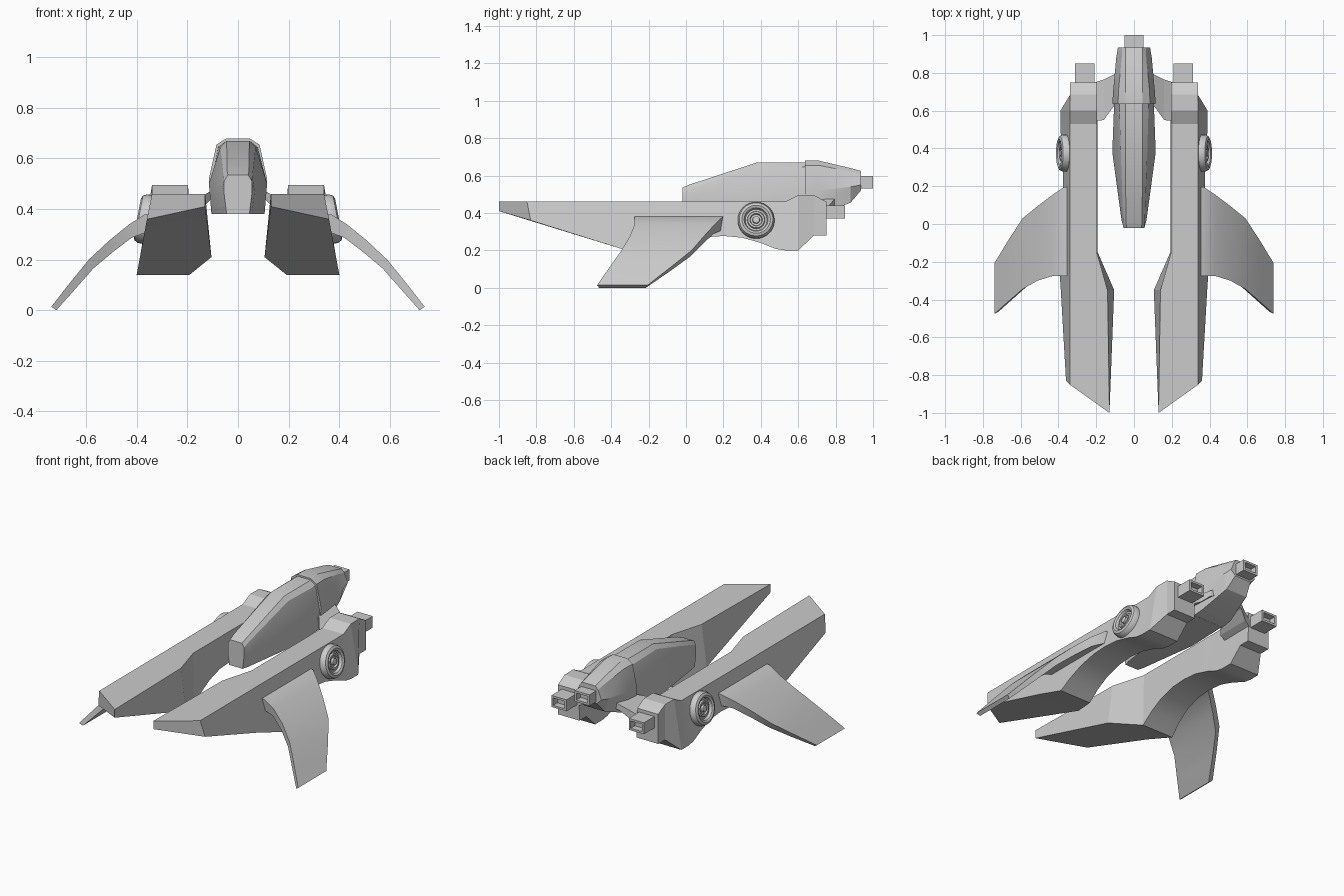
import bpy, bmesh, math
from mathutils import Matrix


def make(name, bm, mirror=False, smooth=None):
    """Turn a bmesh into an object, optionally mirrored across x."""
    bmesh.ops.recalc_face_normals(bm, faces=bm.faces)
    me = bpy.data.meshes.new(name)
    bm.to_mesh(me)
    bm.free()
    ob = bpy.data.objects.new(name, me)
    bpy.context.collection.objects.link(ob)
    if mirror:
        mod = ob.modifiers.new("mirror", 'MIRROR')
        mod.use_mirror_merge = False
    if smooth:
        bpy.ops.object.select_all(action='DESELECT')
        ob.select_set(True)
        bpy.context.view_layer.objects.active = ob
        bpy.ops.object.shade_smooth_by_angle(angle=math.radians(smooth))
    return ob


def loft(rings):
    """Skin a list of closed point rings and cap both ends."""
    bm = bmesh.new()
    vs = [[bm.verts.new(p) for p in r] for r in rings]
    n = len(vs[0])
    for a, b in zip(vs, vs[1:]):
        for i in range(n):
            j = (i + 1) % n
            bm.faces.new((a[i], a[j], b[j], b[i]))
    bm.faces.new(vs[0])
    bm.faces.new(vs[-1])
    return bm


# Side hulls: slanted tip, widened front blade, arched underside, raised tail
def outer_x(z):
    return 0.34 + (0.46 - z) * 0.19


rings = [
    [(0.13, -1, 0.41), (0.36, -0.83, 0.36), (0.34, -0.85, 0.46), (0.13, -1, 0.46)],
    [(0.105, -0.35, 0.21), (outer_x(0.21), -0.35, 0.21), (0.34, -0.35, 0.46), (0.14, -0.35, 0.46)],
]
for y, zb, zt in [(-0.15, 0.14, 0.46), (-0.08, 0.195, 0.46), (0, 0.24, 0.46),
                  (0.1, 0.27, 0.46), (0.2, 0.277, 0.46), (0.3, 0.268, 0.46),
                  (0.4, 0.24, 0.46), (0.48, 0.208, 0.46), (0.53, 0.2, 0.46),
                  (0.6, 0.2, 0.495)]:
    rings.append([(0.192, y, zb), (outer_x(zb), y, zb), (0.34, y, zt), (0.197, y, zt)])
for y, zb, zt in [(0.685, 0.28, 0.495), (0.75, 0.28, 0.46)]:
    rings.append([(0.192, y, zb), (0.338, y, zb), (0.338, y, zt), (0.197, y, zt)])
make("side_hull", loft(rings), mirror=True, smooth=15)


# Central pod: eight-sided sections (bottom, side, shoulder, top)
def pod_ring(y, half):
    return [(x, y, z) for x, z in half] + [(-x, y, z) for x, z in reversed(half)]


make("cockpit", loft([
    pod_ring(-0.02, [(0.045, 0.38), (0.055, 0.46), (0.055, 0.51), (0.04, 0.535)]),
    pod_ring(0.02, [(0.055, 0.38), (0.066, 0.47), (0.057, 0.53), (0.043, 0.552)]),
    pod_ring(0.38, [(0.105, 0.38), (0.115, 0.5), (0.07, 0.645), (0.045, 0.67)]),
    pod_ring(0.64, [(0.095, 0.38), (0.105, 0.5), (0.078, 0.645), (0.045, 0.67)]),
]), smooth=20)
make("pod_tail", loft([
    pod_ring(0.635, [(0.103, 0.38), (0.115, 0.52), (0.085, 0.655), (0.045, 0.68)]),
    pod_ring(0.71, [(0.1, 0.39), (0.11, 0.52), (0.082, 0.655), (0.045, 0.68)]),
    pod_ring(0.88, [(0.07, 0.455), (0.094, 0.54), (0.065, 0.62), (0.045, 0.64)]),
    pod_ring(0.935, [(0.055, 0.52), (0.085, 0.55), (0.062, 0.605), (0.045, 0.625)]),
]), smooth=20)

# Struts joining the pod to the hulls
make("strut", loft([
    [(0.07, 0.65, 0.45), (0.07, 0.8, 0.45), (0.07, 0.8, 0.49), (0.07, 0.65, 0.49)],
    [(0.11, 0.62, 0.435), (0.11, 0.79, 0.435), (0.11, 0.79, 0.47), (0.11, 0.62, 0.47)],
    [(0.16, 0.55, 0.39), (0.16, 0.765, 0.39), (0.16, 0.765, 0.44), (0.16, 0.55, 0.44)],
    [(0.22, 0.545, 0.36), (0.22, 0.745, 0.36), (0.22, 0.745, 0.41), (0.22, 0.545, 0.41)],
]), mirror=True)

# Drooping wings: (top x, top z, bottom x, bottom z, front y, rear y)
wing = [(0.335, 0.385, 0.335, 0.31, -0.275, 0.2),
        (0.37, 0.378, 0.37, 0.305, -0.275, 0.195),
        (0.43, 0.34, 0.42, 0.287, -0.275, 0.155),
        (0.51, 0.275, 0.495, 0.23, -0.3, 0.095),
        (0.59, 0.2, 0.572, 0.165, -0.345, 0.03),
        (0.665, 0.108, 0.645, 0.082, -0.41, -0.085),
        (0.738, 0.014, 0.718, 0.0, -0.475, -0.205)]
make("wing", loft([[(xt, f, zt), (xt, r, zt), (xb, r - 0.01, zb), (xb, f + 0.01, zb)]
                   for xt, zt, xb, zb, f, r in wing]), mirror=True, smooth=25)

# Round turbine discs on the outer walls: lathed profile (radius, height)
disc = [(0.098, -0.015), (0.098, 0.012), (0.09, 0.028), (0.076, 0.034), (0.064, 0.028),
        (0.058, 0.012), (0.048, 0.012), (0.044, 0.022), (0.034, 0.022), (0.03, 0.012),
        (0.02, 0.012), (0.018, 0.026), (0.01, 0.028)]
N = 32
bm = loft([[(r * math.cos(2 * math.pi * i / N), r * math.sin(2 * math.pi * i / N), h)
            for i in range(N)] for r, h in disc])
bm.transform(Matrix.Translation((0.365, 0.375, 0.36))
             @ Matrix.Rotation(math.radians(79), 4, 'Y'))
make("turbine_disc", bm, mirror=True, smooth=30)


# Rear thruster boxes with a recessed slot
def thruster(name, x0, x1, y0, y1, z0, z1, mirror):
    bm = loft([[(x0, y, z0), (x1, y, z0), (x1, y, z1), (x0, y, z1)] for y in (y0, y1)])
    bmesh.ops.recalc_face_normals(bm, faces=bm.faces)
    end = max(bm.faces, key=lambda f: f.calc_center_median().y)
    bmesh.ops.inset_region(bm, faces=[end], thickness=0.018)
    hole = bmesh.ops.extrude_discrete_faces(bm, faces=[end])["faces"][0]
    bmesh.ops.translate(bm, verts=hole.verts, vec=(0, -0.04, 0))
    make(name, bm, mirror)


thruster("hull_thruster", 0.21, 0.312, 0.72, 0.85, 0.37, 0.44, True)
thruster("pod_thruster", -0.05, 0.05, 0.9, 1.0, 0.53, 0.597, False)
